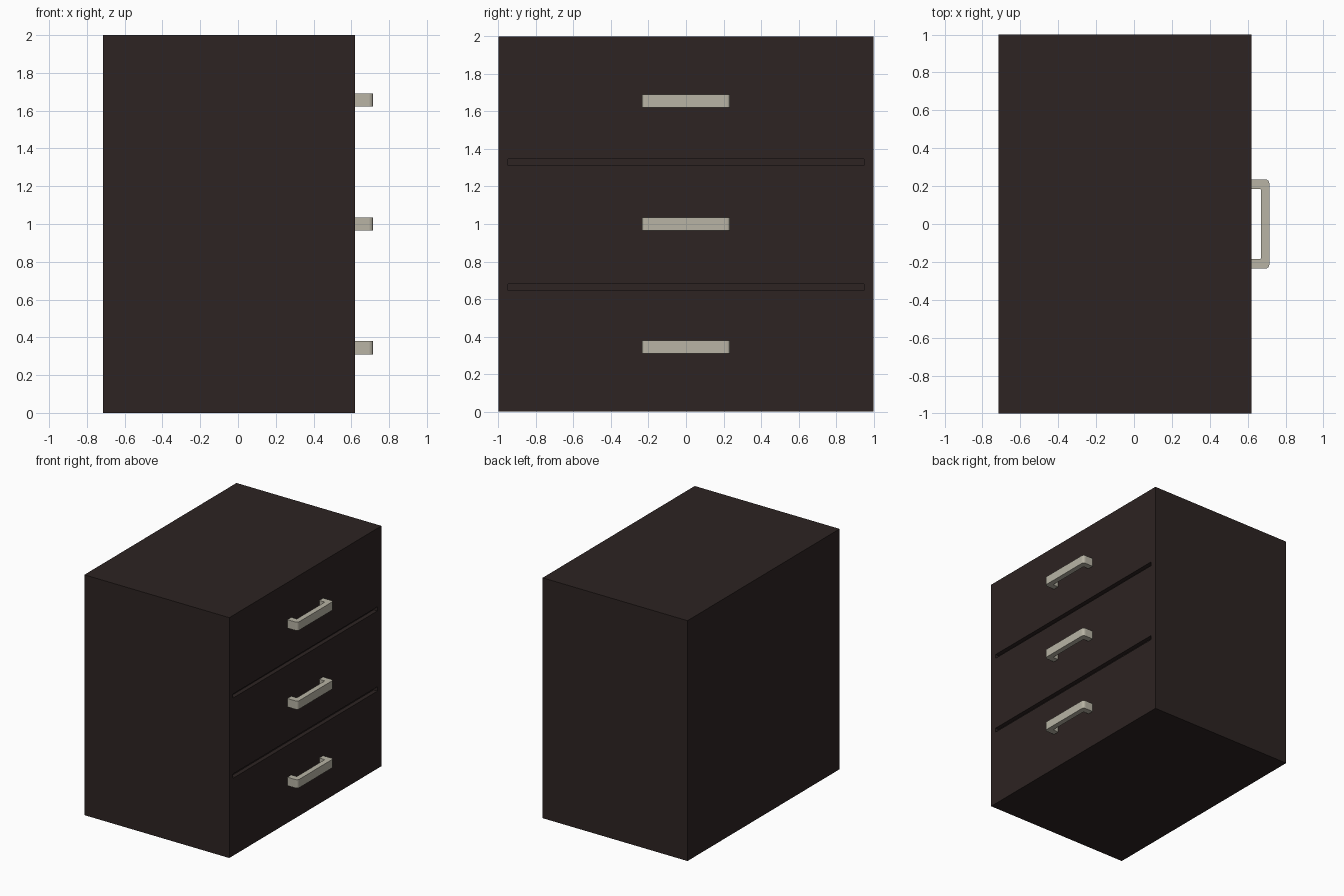
import bpy, bmesh, math
from mathutils import Vector

if "Cube" in bpy.data.objects:
    bpy.data.objects.remove(bpy.data.objects["Cube"])


def material(name, color):
    m = bpy.data.materials.new(name)
    m.diffuse_color = (*color, 1)
    m.use_nodes = True
    m.node_tree.nodes["Principled BSDF"].inputs["Base Color"].default_value = m.diffuse_color
    return m


def finish(name, bm, mat):
    bmesh.ops.recalc_face_normals(bm, faces=bm.faces)
    me = bpy.data.meshes.new(name)
    bm.to_mesh(me)
    bm.free()
    me.materials.append(mat)
    ob = bpy.data.objects.new(name, me)
    bpy.context.collection.objects.link(ob)
    return ob


wood = material("dark_wood", (0.026, 0.017, 0.016))
metal = material("satin_metal", (0.48, 0.456, 0.376))

BACK, FRONT = -0.714, 0.62
GROOVES = [(0.645, 0.681), (1.312, 1.346)]
GROOVE_Y, GROOVE_DEPTH = 0.948, 0.035

# Cabinet body: a box with two drawer gaps sunk into the front
bm = bmesh.new()
bmesh.ops.create_cube(bm, size=1)
for v in bm.verts:
    v.co = Vector((FRONT if v.co.x > 0 else BACK, v.co.y * 2, (v.co.z + 0.5) * 2))
cuts = [((0, s * GROOVE_Y, 0), (0, 1, 0)) for s in (-1, 1)]
cuts += [((0, 0, z), (0, 0, 1)) for pair in GROOVES for z in pair]
for co, no in cuts:
    bmesh.ops.bisect_plane(bm, geom=bm.verts[:] + bm.edges[:] + bm.faces[:],
                           plane_co=co, plane_no=no)
bm.normal_update()
gaps = []
for f in bm.faces:
    c = f.calc_center_median()
    if f.normal.x > 0.9 and abs(c.y) < GROOVE_Y and any(a < c.z < b for a, b in GROOVES):
        gaps.append(f)
sunk = bmesh.ops.extrude_discrete_faces(bm, faces=gaps)["faces"]
bmesh.ops.translate(bm, verts=list({v for f in sunk for v in f.verts}),
                    vec=(-GROOVE_DEPTH, 0, 0))
finish("cabinet_body", bm, wood)


# Handle outline: a U shape with rounded outer and inner corners (x, y)
def half_outline():
    def arc(cx, cy, r):
        return [(cx + r * math.sin(a), cy + r * math.cos(a))
                for a in (math.radians(90 * i / 4) for i in range(5))]
    outer = [(FRONT - 0.005, 0.235)] + arc(0.694, 0.215, 0.02)
    inner = arc(0.664, 0.178, 0.006)[::-1] + [(FRONT - 0.005, 0.184)]
    return outer, inner


outer, inner = half_outline()
flip = lambda pts: [(x, -y) for x, y in reversed(pts)]
outline = outer + flip(outer) + flip(inner) + inner

# One handle centred on each drawer
for label, z in (("bottom", 0.345), ("middle", 1.0), ("top", 1.656)):
    bm = bmesh.new()
    face = bm.faces.new([bm.verts.new((x, y, z - 0.035)) for x, y in outline])
    ext = bmesh.ops.extrude_face_region(bm, geom=[face])["geom"]
    bmesh.ops.translate(bm, verts=[g for g in ext if isinstance(g, bmesh.types.BMVert)],
                        vec=(0, 0, 0.07))
    finish(label + "_drawer_handle", bm, metal)
